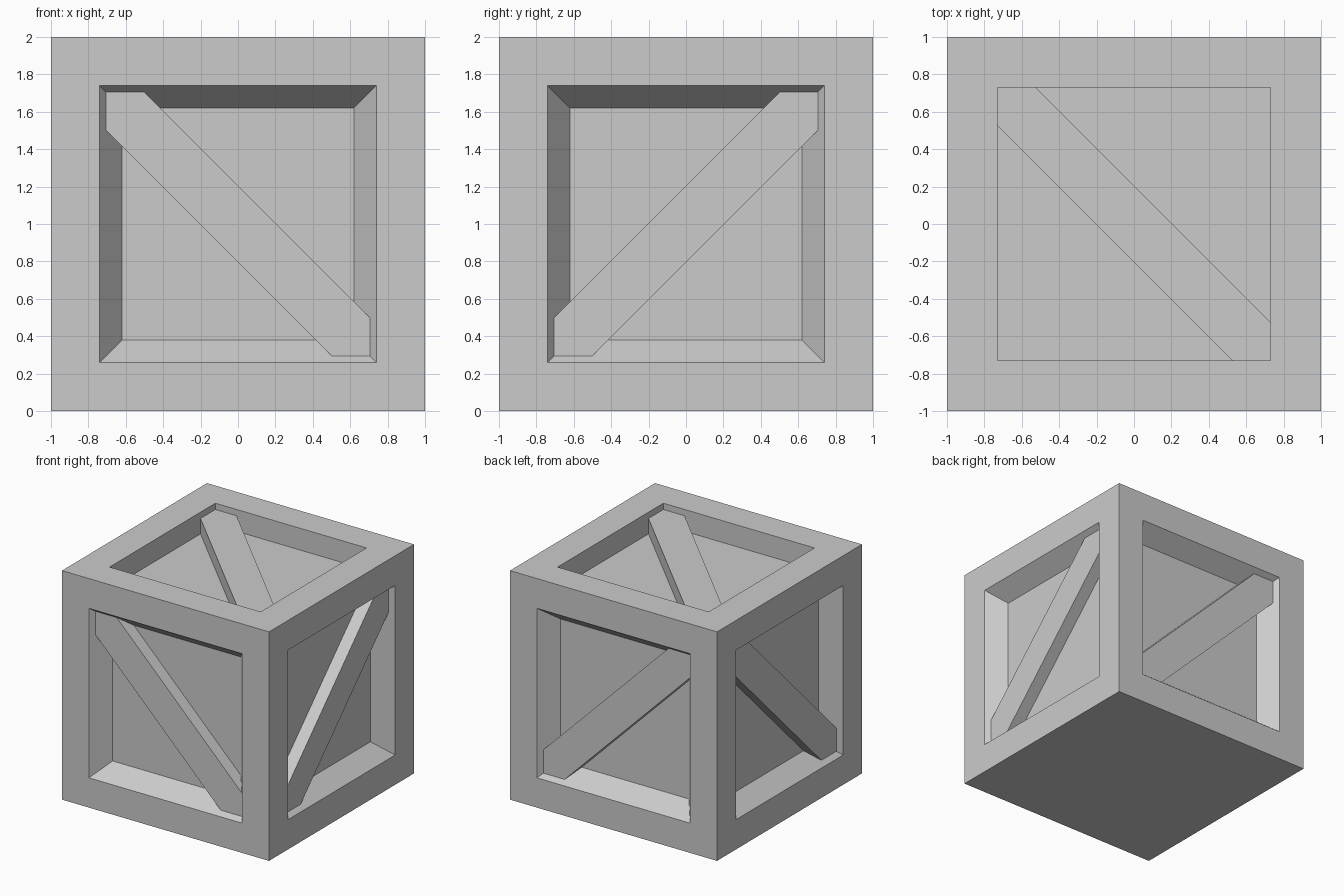
import bpy, bmesh
from mathutils import Vector

if "Cube" in bpy.data.objects:
    bpy.data.objects.remove(bpy.data.objects["Cube"])

CENTRE = Vector((0, 0, 1))
SIDE_DEPTH, TOP_DEPTH = 0.155, 0.19


def add_object(name, bm):
    bmesh.ops.recalc_face_normals(bm, faces=bm.faces[:])
    mesh = bpy.data.meshes.new(name)
    bm.to_mesh(mesh)
    bm.free()
    obj = bpy.data.objects.new(name, mesh)
    bpy.context.collection.objects.link(obj)
    return obj


# Crate body: recessed panels on four sides and the top, flat bottom
bm = bmesh.new()
bmesh.ops.create_cube(bm, size=2)
bmesh.ops.translate(bm, verts=bm.verts[:], vec=CENTRE)
bm.normal_update()
sides = [f for f in bm.faces if abs(f.normal.z) < 0.5]
top = [f for f in bm.faces if f.normal.z > 0.5]
bmesh.ops.inset_individual(bm, faces=sides, thickness=0.26, use_even_offset=True)
bmesh.ops.inset_individual(bm, faces=sides, thickness=0.12, depth=-SIDE_DEPTH,
                           use_even_offset=True)
bmesh.ops.inset_individual(bm, faces=top, thickness=0.27, use_even_offset=True)
panel = bmesh.ops.extrude_discrete_faces(bm, faces=top)["faces"][0]
bmesh.ops.translate(bm, verts=panel.verts[:], vec=(0, 0, -TOP_DEPTH))
add_object("crate_body", bm)


def brace(name, u, v, n, outer, inner, near, far, w=0.205):
    """Diagonal plank from (-u, +v) to (+u, -v), ends following the recess walls."""
    u, v, n = Vector(u), Vector(v), Vector(n)
    bm = bmesh.new()
    rings = []
    for h, depth in ((outer, near), (inner, far)):
        profile = [(-h, h), (w - h, h), (h, w - h), (h, -h), (h - w, -h), (-h, h - w)]
        rings.append([bm.verts.new(CENTRE + u * a + v * b + n * (1 - depth))
                      for a, b in profile])
    front, back = rings
    bm.faces.new(front)
    bm.faces.new(back[::-1])
    for i in range(6):
        j = (i + 1) % 6
        bm.faces.new((front[i], back[i], back[j], front[j]))
    add_object(name, bm)


# Diagonal braces: opposite sides mirror each other
X, Y, Z = (1, 0, 0), (0, 1, 0), (0, 0, 1)
for name, u, n in (("front_brace", X, (0, -1, 0)), ("back_brace", X, Y),
                   ("right_brace", (0, -1, 0), X), ("left_brace", (0, -1, 0), (-1, 0, 0))):
    brace(name, u, Z, n, 0.707, 0.62, 0.043, SIDE_DEPTH)
brace("top_brace", X, Y, Z, 0.73, 0.73, 0.055, TOP_DEPTH)
